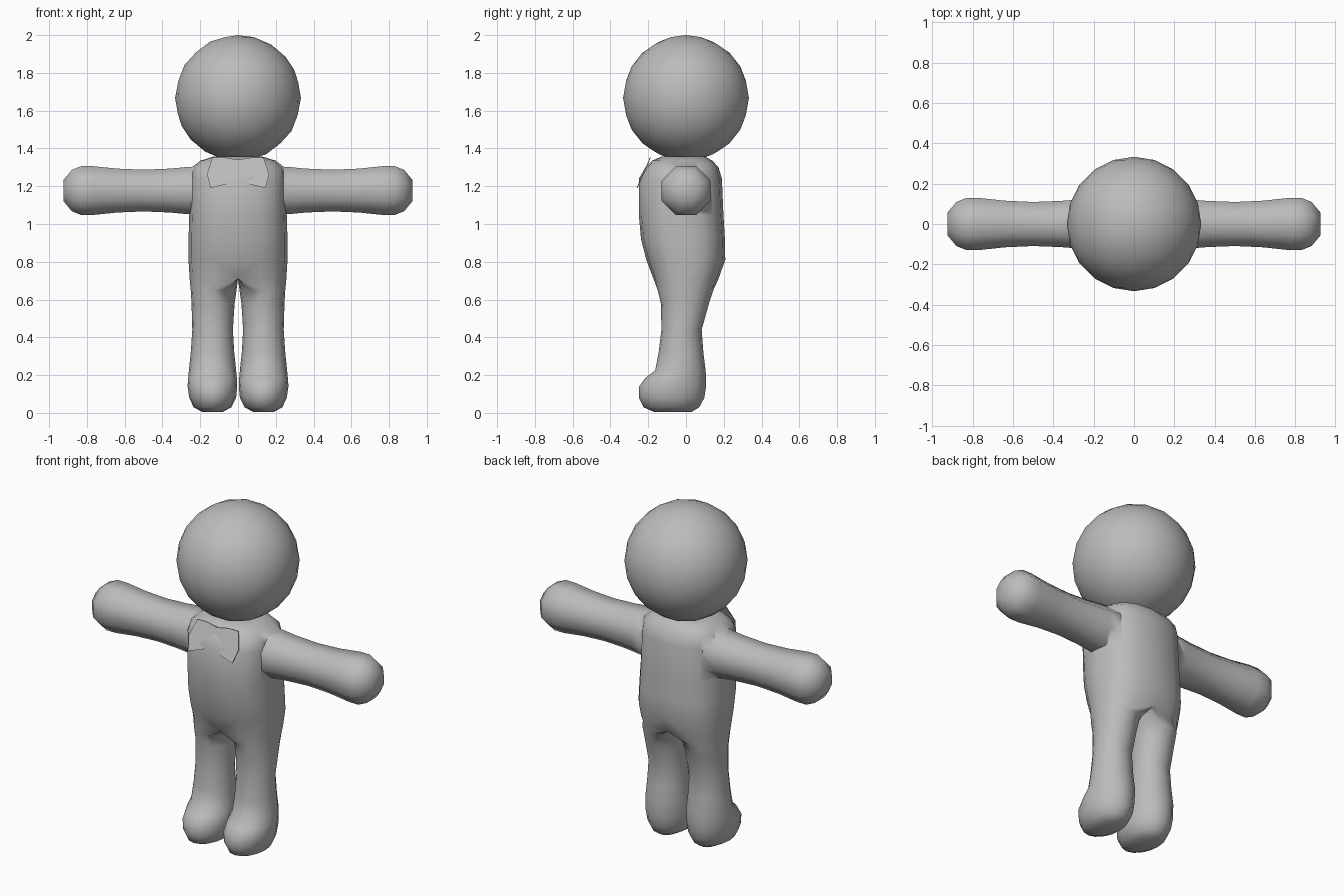
import bpy, bmesh, math
from mathutils import Vector

if "Cube" in bpy.data.objects:
    bpy.data.objects.remove(bpy.data.objects["Cube"])

grey = bpy.data.materials.new("plain grey")
grey.diffuse_color = (0.5, 0.5, 0.5, 1)
grey.use_nodes = True
grey.node_tree.nodes["Principled BSDF"].inputs["Base Color"].default_value = grey.diffuse_color


def finish(name, bm, angle=60):
    bmesh.ops.recalc_face_normals(bm, faces=bm.faces)
    mesh = bpy.data.meshes.new(name)
    bm.to_mesh(mesh)
    bm.free()
    ob = bpy.data.objects.new(name, mesh)
    bpy.context.collection.objects.link(ob)
    mesh.materials.append(grey)
    return ob


def smooth(ob, angle):
    bpy.ops.object.select_all(action='DESELECT')
    bpy.context.view_layer.objects.active = ob
    ob.select_set(True)
    bpy.ops.object.shade_smooth_by_angle(angle=math.radians(angle))


def apply(ob, kind, **settings):
    mod = ob.modifiers.new(kind.lower(), kind)
    for key, value in settings.items():
        setattr(mod, key, value)
    bpy.ops.object.select_all(action='DESELECT')
    bpy.context.view_layer.objects.active = ob
    ob.select_set(True)
    bpy.ops.object.modifier_apply(modifier=mod.name)


def loft(bm, rings):
    loops = [[bm.verts.new(p) for p in ring] for ring in rings]
    for a, b in zip(loops, loops[1:]):
        for i in range(len(a)):
            j = (i + 1) % len(a)
            bm.faces.new((a[i], a[j], b[j], b[i]))
    bm.faces.new(loops[0])
    bm.faces.new(loops[-1])


N = 16


def leg_ring(z, x0, x1, y0, y1):
    cx, rx, cy, ry = (x0 + x1) / 2, (x1 - x0) / 2, (y0 + y1) / 2, (y1 - y0) / 2
    return [(cx + rx * math.cos(t), cy + ry * math.sin(t), z)
            for t in (2 * math.pi * i / N - math.pi / 2 for i in range(N))]


def torso_ring(z, w, y0, y1):
    # half of a rounded box outside, a straight line on the mirror plane inside
    cy, ry, pts = (y0 + y1) / 2, (y1 - y0) / 2, []
    for i in range(N):
        t = 2 * math.pi * i / N - math.pi / 2
        c, s = math.cos(t), math.sin(t)
        x = w * max(c, 0) ** 0.8 if 0 < i < N // 2 else 0
        pts.append((x, cy + ry * math.copysign(abs(s) ** 0.8, s), z))
    return pts


# body: one leg and half the torso, mirrored
bm = bmesh.new()
loft(bm, [
    leg_ring(0.005, 0.08, 0.19, -0.17, 0.03),
    leg_ring(0.03, 0.035, 0.235, -0.225, 0.07),
    leg_ring(0.08, 0.01, 0.258, -0.25, 0.097),
    leg_ring(0.14, 0.004, 0.267, -0.248, 0.106),
    leg_ring(0.185, 0.006, 0.264, -0.215, 0.106),
    leg_ring(0.225, 0.01, 0.26, -0.163, 0.104),
    leg_ring(0.32, 0.02, 0.25, -0.145, 0.092),
    leg_ring(0.44, 0.027, 0.242, -0.13, 0.083),
    leg_ring(0.58, 0.018, 0.246, -0.133, 0.122),
    leg_ring(0.65, 0.008, 0.25, -0.15, 0.145),
    torso_ring(0.71, 0.256, -0.172, 0.172),
    torso_ring(0.81, 0.262, -0.21, 0.208),
    torso_ring(0.92, 0.262, -0.238, 0.206),
    torso_ring(1.05, 0.258, -0.25, 0.198),
    torso_ring(1.24, 0.255, -0.25, 0.19),
    torso_ring(1.30, 0.245, -0.215, 0.172),
    torso_ring(1.335, 0.20, -0.18, 0.14),
    torso_ring(1.357, 0.13, -0.13, 0.10),
])
inner = [f for f in bm.faces if all(abs(v.co.x) < 1e-5 for v in f.verts)]
bmesh.ops.delete(bm, geom=inner, context='FACES')
body = finish("body", bm)
apply(body, 'MIRROR', use_clip=True, merge_threshold=0.0005)

# arms: seven-sided rounded tubes joined to the body
ARM = [(0.10, 0.10, 0.10), (0.20, 0.135, 0.14), (0.27, 0.131, 0.132),
       (0.36, 0.122, 0.124), (0.50, 0.116, 0.118), (0.64, 0.122, 0.125),
       (0.77, 0.136, 0.14), (0.83, 0.136, 0.14), (0.88, 0.115, 0.118), (0.923, 0.06, 0.062)]
for side, name in ((-1, "right_arm"), (1, "left_arm")):
    bm = bmesh.new()
    loft(bm, [[(side * x, ry * math.sin(2 * math.pi * (i + 0.5) / 8),
                1.177 + rz * math.cos(2 * math.pi * (i + 0.5) / 8) * 1.03)
               for i in range(8)] for x, rz, ry in ARM])
    arm = finish(name, bm)
    apply(body, 'BOOLEAN', object=arm, operation='UNION', solver='EXACT')
    bpy.data.objects.remove(arm)
smooth(body, 65)

# head
bm = bmesh.new()
bmesh.ops.create_icosphere(bm, subdivisions=3, radius=0.333)
bmesh.ops.translate(bm, verts=bm.verts, vec=(0, 0, 1.667))
smooth(finish("head", bm), 60)

# bow tie: thin plate leaning against the chest
HALF = [(0, 1.34), (0.07, 1.352), (0.135, 1.352), (0.165, 1.265),
        (0.145, 1.19), (0.065, 1.21), (0.035, 1.238), (0, 1.25)]
outline = HALF + [(-x, z) for x, z in HALF[-2:0:-1]]
bm = bmesh.new()
front = bm.faces.new([bm.verts.new((x, -0.262 + 0.44 * (z - 1.19), z)) for x, z in outline])
back = bmesh.ops.extrude_face_region(bm, geom=[front])
bmesh.ops.translate(bm, vec=(0, 0.005, 0),
                    verts=[g for g in back["geom"] if isinstance(g, bmesh.types.BMVert)])
finish("bow_tie", bm)
